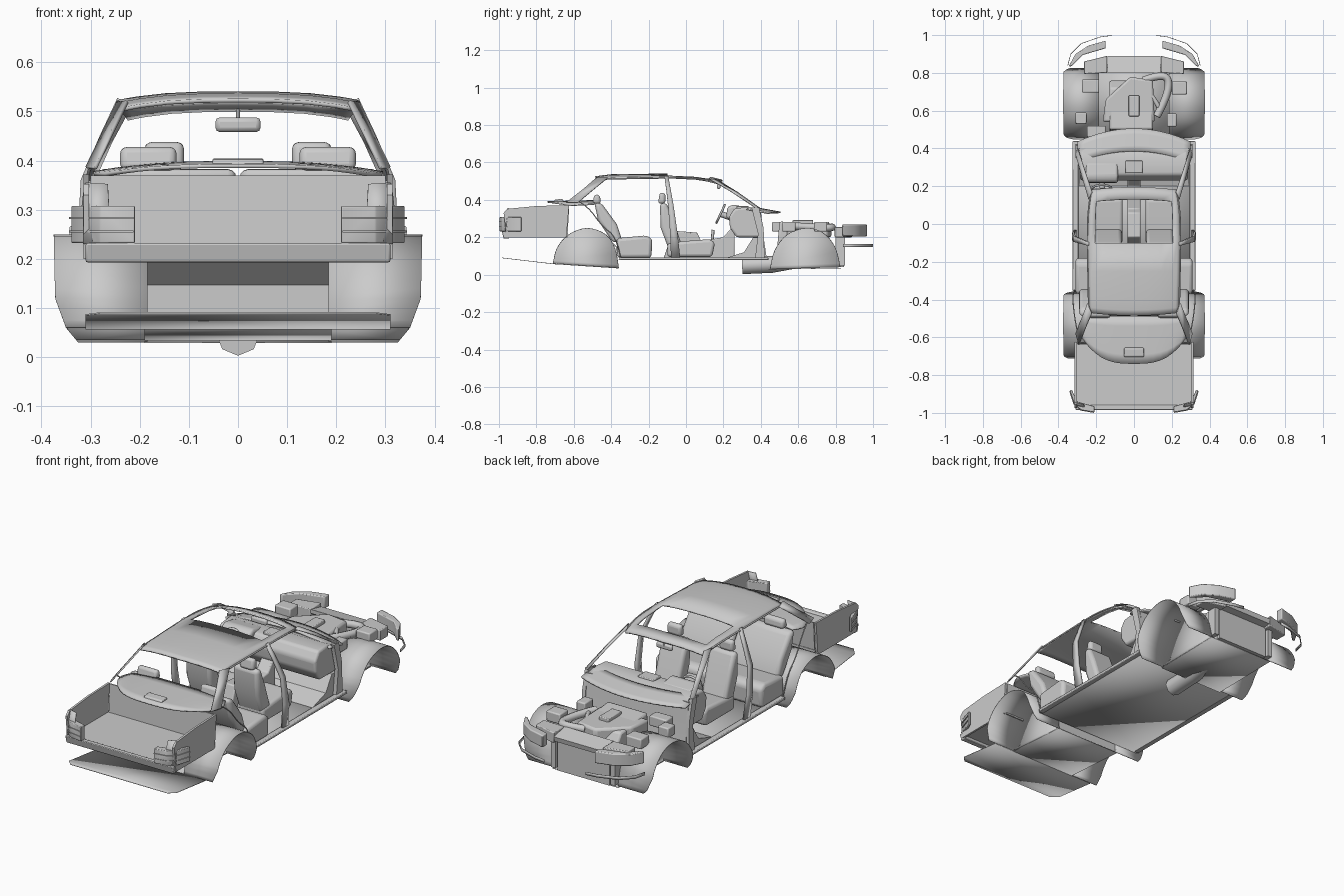
import bpy, bmesh, math
from mathutils import Vector


def mesh(name, verts, faces, thick=0.0, bev=0.0, seg=2):
    me = bpy.data.meshes.new(name)
    bm = bmesh.new()
    vs = [bm.verts.new(v) for v in verts]
    for f in faces:
        bm.faces.new([vs[i] for i in f])
    bmesh.ops.recalc_face_normals(bm, faces=bm.faces)
    bm.to_mesh(me)
    bm.free()
    ob = bpy.data.objects.new(name, me)
    bpy.context.collection.objects.link(ob)
    if thick:
        m = ob.modifiers.new("thickness", 'SOLIDIFY')
        m.thickness, m.offset = thick, 0
    if bev:
        m = ob.modifiers.new("bevel", 'BEVEL')
        m.width, m.segments = bev, seg
    bpy.ops.object.select_all(action='DESELECT')
    ob.select_set(True)
    bpy.context.view_layer.objects.active = ob
    bpy.ops.object.shade_smooth_by_angle(angle=math.radians(35))
    return ob


def prism(name, prof, a, b, axis='x', bev=0.0, seg=2):
    """Extrude a (y,z) profile along x, or an (x,y) profile along z."""
    put = (lambda p, t: (t, *p)) if axis == 'x' else (lambda p, t: (*p, t))
    n = len(prof)
    verts = [put(p, t) for t in (a, b) for p in prof]
    faces = [list(range(n)), list(range(n, 2 * n))]
    faces += [[i, (i + 1) % n, n + (i + 1) % n, n + i] for i in range(n)]
    return mesh(name, verts, faces, bev=bev, seg=seg)


def box(name, x0, x1, y0, y1, z0, z1, bev=0.0):
    return prism(name, [(y0, z0), (y1, z0), (y1, z1), (y0, z1)], x0, x1, bev=bev)


def grid(name, f, us, vs, thick=0.0, skip=lambda u, v: False):
    n = len(vs)
    faces = [[i * n + j, i * n + j + 1, (i + 1) * n + j + 1, (i + 1) * n + j]
             for i in range(len(us) - 1) for j in range(n - 1)
             if not skip((us[i] + us[i + 1]) / 2, (vs[j] + vs[j + 1]) / 2)]
    return mesh(name, [f(u, v) for u in us for v in vs], faces, thick)


def loft(name, left, right, thick=0.0):
    n = len(left)
    return mesh(name, left + right, [[i, i + 1, n + i + 1, n + i] for i in range(n - 1)], thick)


def tube(name, pts, r, smooth=True):
    cu = bpy.data.curves.new(name, 'CURVE')
    cu.dimensions, cu.bevel_depth, cu.bevel_resolution, cu.use_fill_caps = '3D', r, 2, True
    sp = cu.splines.new('NURBS' if smooth else 'POLY')
    sp.points.add(len(pts) - 1)
    for p, c in zip(sp.points, pts):
        p.co = (*c, 1)
    if smooth:
        sp.use_endpoint_u, sp.order_u = True, 3
    ob = bpy.data.objects.new(name, cu)
    bpy.context.collection.objects.link(ob)


def lin(a, b, n):
    return [a + (b - a) * i / n for i in range(n + 1)]


def flip(pts, s):
    return [(s * x, y, z) for x, y, z in pts]


def interp(table, t):
    for (a, p), (b, q) in zip(table, table[1:]):
        if t <= b:
            return p + (q - p) * (t - a) / (b - a)
    return table[-1][1]


# Floor pan in flat sections, notched around the wheels
for nm, rows in (("rear_floor", [(-0.985, 0.09, 0.28), (-0.95, 0.086, 0.31), (-0.71, 0.058, 0.31)]),
                 ("rear_axle_floor", [(-0.71, 0.058, 0.19), (-0.36, 0.035, 0.19)]),
                 ("cabin_floor", [(-0.36, 0.08, 0.315), (0.44, 0.08, 0.315)]),
                 ("front_floor", [(0.44, 0.03, 0.19), (0.83, 0.035, 0.19)])):
    loft(nm, [(-w, y, z) for y, z, w in rows], [(w, y, z) for y, z, w in rows], 0.003)

# Wheel wells: arched shell with closed inner wall and tucked-in lower edge
REAR = [(-0.71, 0.06), (-0.69, 0.14), (-0.63, 0.212), (-0.53, 0.248), (-0.43, 0.215), (-0.38, 0.14), (-0.36, 0.035)]
FRONT = [(0.45, 0.03), (0.475, 0.13), (0.54, 0.213), (0.64, 0.248), (0.73, 0.225), (0.795, 0.15), (0.825, 0.04)]


def refine(p, k=4):
    out = []
    for i in range(len(p) - 1):
        q = [Vector(p[max(0, min(len(p) - 1, i + d))]) for d in (-1, 0, 1, 2)]
        for j in range(k):
            t = j / k
            out.append(tuple(0.5 * (2 * q[1] + (q[2] - q[0]) * t + (2 * q[0] - 5 * q[1] + 4 * q[2] - q[3]) * t * t
                                    + (3 * q[1] - q[0] - 3 * q[2] + q[3]) * t ** 3)))
    return out + [p[-1]]


LIP = [(0.0, 0.305), (0.03, 0.325), (0.06, 0.35), (0.12, 0.372), (0.3, 0.376)]
for s in (-1, 1):
    for nm, arc in (("rear_wheel_well", REAR), ("front_wheel_well", FRONT)):
        pts = refine(arc)
        n = len(pts)
        outer = [(s * interp(LIP, z), y, z) for y, z in pts]
        loft(nm, [(s * 0.185, y, z) for y, z in pts], outer, 0.003)
        mesh(nm + "_inner_wall", [(s * 0.186, y, z) for y, z in pts], [list(range(n))], 0.003)

# Roof with sunroof opening
ZR = [(-0.47, 0.522), (-0.4, 0.533), (-0.1, 0.537), (0.05, 0.53), (0.12, 0.519), (0.18, 0.503)]
WR = [(-0.47, 0.235), (-0.1, 0.245), (0.1, 0.24), (0.18, 0.225)]
roof = lambda v, u: (u * interp(WR, v), v + 0.015 * (1 - u * u) * (1 if v > 0.1 else -1 if v < -0.4 else 0),
                     interp(ZR, v) - 0.018 * abs(u) ** 3)
grid("roof", roof, [-0.47, -0.44, -0.4, -0.25, -0.1, 0.0, 0.05, 0.115, 0.15, 0.18],
     [-1, -0.93, -0.84, -0.6, -0.3, 0, 0.3, 0.6, 0.84, 0.93, 1], 0.008,
     lambda v, u: -0.1 < v < 0.115 and abs(u) < 0.84)

for s in (-1, 1):
    # Windscreen, centre and rear pillars
    loft("windscreen_pillar", flip([(0.24, 0.13, 0.51), (0.275, 0.25, 0.44), (0.31, 0.37, 0.36)], s),
         flip([(0.222, 0.17, 0.505), (0.257, 0.275, 0.44), (0.295, 0.395, 0.355)], s), 0.006)
    side = [(0.24, -0.115, 0.525), (0.275, -0.105, 0.45), (0.314, -0.095, 0.36), (0.322, -0.085, 0.22), (0.31, -0.08, 0.085)]
    loft("centre_pillar", flip(side, s),
         flip([(x, y + w, z) for (x, y, z), w in zip(side, (0.02, 0.024, 0.03, 0.04, 0.05))], s), 0.012)
    loft("rear_pillar", flip([(0.245, -0.42, 0.517), (0.272, -0.49, 0.46), (0.308, -0.58, 0.385)], s),
         flip([(0.225, -0.475, 0.52), (0.257, -0.55, 0.455), (0.29, -0.64, 0.385)], s), 0.007)
    tube("roof_rail", flip([(0.24, -0.43, 0.512), (0.247, -0.1, 0.519), (0.245, 0.06, 0.515), (0.23, 0.16, 0.5)], s), 0.004)
    # Sill and front door post
    box("sill", s * 0.295, s * 0.325, -0.355, 0.44, 0.078, 0.093, 0.004)
    prism("door_post", [(0.37, 0.09), (0.42, 0.09), (0.415, 0.25), (0.39, 0.36), (0.35, 0.36), (0.385, 0.22)],
          s * 0.29, s * 0.31)
    tube("rear_door_frame", flip([(0.315, -0.35, 0.09), (0.325, -0.37, 0.2), (0.32, -0.45, 0.26), (0.31, -0.52, 0.36),
                                  (0.30, -0.57, 0.39)], s), 0.003)

# Rear shelf, brake light and bulkhead
us = lin(-1, 1, 16)
grid("rear_shelf", lambda u, t: (u * (0.27 + 0.025 * math.sin(t * math.pi)),
                                 -0.49 * (1 - t) + t * (-0.74 + 0.13 * abs(u) ** 3),
                                 0.395 - 0.006 * t - 0.018 * abs(u) ** 3), us, lin(0, 1, 5), 0.008)
prism("high_brake_light", [(-0.71, 0.385), (-0.65, 0.385), (-0.66, 0.405), (-0.70, 0.402)], -0.052, 0.052, bev=0.004)
prism("rear_bulkhead", [(-0.374, 0.035), (-0.368, 0.035), (-0.368, 0.15), (-0.45, 0.22), (-0.456, 0.22), (-0.374, 0.147)],
      -0.185, 0.185)

# Boot tub: floor, front wall, sides, low rear sill
box("boot_floor", -0.305, 0.305, -0.97, -0.63, 0.215, 0.225)
prism("boot_front_wall", [(-0.64, 0.2), (-0.634, 0.2), (-0.624, 0.37), (-0.63, 0.37)], -0.30, 0.30)
prism("boot_rear_panel", [(-0.985, 0.232), (-0.96, 0.232), (-0.945, 0.193), (-0.975, 0.193)], -0.31, 0.31, bev=0.004)
for s in (-1, 1):
    prism("boot_side", [(-0.96, 0.2), (-0.64, 0.2), (-0.625, 0.372), (-0.8, 0.367), (-0.955, 0.352), (-0.975, 0.33)],
          s * 0.303, s * 0.314)
    loft("boot_corner", flip([(0.315, -0.965, 0.23), (0.315, -0.96, 0.3), (0.31, -0.945, 0.355)], s),
         flip([(0.262, -0.975, 0.23), (0.262, -0.97, 0.3), (0.265, -0.955, 0.352)], s), 0.004)
    plan = [(0.21, -0.997), (0.28, -0.985), (0.318, -0.95), (0.34, -0.88), (0.328, -0.88), (0.3, -0.94), (0.21, -0.965)]
    prism("tail_light", [(s * x, y) for x, y in plan], 0.232, 0.308, 'z', 0.003)
    for z in (0.254, 0.281):
        prism("tail_light_rib", [(s * x * 1.01, y - 0.003) for x, y in plan], z, z + 0.004, 'z')

# Seats
for s in (-1, 1):
    prism("front_seat_cushion", [(-0.1, 0.095), (0.14, 0.095), (0.155, 0.17), (0.13, 0.19), (0.0, 0.18), (-0.1, 0.17)],
          s * 0.06, s * 0.215, bev=0.02, seg=3)
    prism("front_seat_back", [(-0.09, 0.13), (-0.02, 0.15), (-0.07, 0.30), (-0.105, 0.385), (-0.14, 0.38), (-0.135, 0.25)],
          s * 0.065, s * 0.21, bev=0.018, seg=3)
    prism("front_headrest", [(-0.15, 0.38), (-0.11, 0.38), (-0.11, 0.435), (-0.14, 0.44)], s * 0.11, s * 0.19,
          bev=0.014, seg=3)
    prism("rear_seat_cushion", [(-0.37, 0.09), (-0.185, 0.09), (-0.18, 0.19), (-0.21, 0.21), (-0.37, 0.195)],
          s * 0.003, s * 0.31, bev=0.02, seg=3)
    prism("rear_seat_back", [(-0.39, 0.17), (-0.34, 0.18), (-0.37, 0.27), (-0.45, 0.38), (-0.49, 0.385), (-0.47, 0.29)],
          s * 0.003, s * 0.29, bev=0.018, seg=3)
    prism("rear_headrest", [(-0.50, 0.38), (-0.455, 0.38), (-0.46, 0.425), (-0.49, 0.43)], s * 0.125, s * 0.24,
          bev=0.014, seg=3)

# Console and gear lever
prism("centre_console", [(-0.12, 0.085), (0.26, 0.085), (0.26, 0.27), (0.2, 0.2), (0.08, 0.18), (0.06, 0.225), (-0.07, 0.235)],
      -0.035, 0.035, bev=0.006)
tube("gear_lever", [(0, 0.14, 0.18), (0, 0.145, 0.24)], 0.008, False)

# Dashboard, instrument hood, firewall, cowl
prism("dashboard", [(0.27, 0.2), (0.235, 0.25), (0.23, 0.31), (0.26, 0.355), (0.34, 0.362), (0.40, 0.34), (0.40, 0.2)],
      -0.285, 0.285, bev=0.012, seg=3)
prism("instrument_hood", [(0.215, 0.30), (0.22, 0.36), (0.25, 0.375), (0.33, 0.36), (0.33, 0.29)], -0.255, -0.085, bev=0.014, seg=3)
box("dash_vent", -0.045, 0.045, 0.27, 0.335, 0.35, 0.368, 0.004)
prism("footwell_panel", [(0.2, 0.085), (0.40, 0.085), (0.40, 0.2), (0.36, 0.2), (0.31, 0.12)], -0.29, 0.29)
prism("firewall", [(0.40, 0.08), (0.43, 0.1), (0.415, 0.2), (0.40, 0.345), (0.39, 0.345)], -0.295, 0.295)
grid("cowl", lambda u, t: (u * 0.3, (0.385 - 0.06 * u * u) * (1 - t) + (0.505 - 0.07 * u * u) * t,
                          0.355 - 0.022 * t - 0.004 * u * u), us, lin(0, 1, 4), 0.008)

# Steering wheel and mirror
c = Vector((-0.17, 0.185, 0.325))
bpy.ops.mesh.primitive_torus_add(location=c, rotation=(math.radians(65), 0, 0), major_radius=0.052,
                                 minor_radius=0.006, major_segments=28, minor_segments=8)
bpy.context.object.name = "steering_wheel"
bpy.ops.object.shade_smooth()
tube("steering_column", [tuple(c), (-0.17, 0.28, 0.29)], 0.016, False)
for dx, dz in ((-0.05, 0), (0.05, 0), (0, -0.05)):
    tube("wheel_spoke", [tuple(c), (c.x + dx, c.y + dz * 0.42, c.z + dz * 0.9)], 0.006, False)
box("cabin_mirror", -0.046, 0.046, 0.165, 0.185, 0.458, 0.488, 0.009)
tube("mirror_stem", [(0, 0.185, 0.475), (0, 0.175, 0.507)], 0.004, False)

# Engine bay
prism("engine_block", [(0.48, 0.06), (0.74, 0.06), (0.76, 0.2), (0.72, 0.262), (0.5, 0.285)], -0.13, 0.1, bev=0.01)
prism("engine_cover", [(-0.165, 0.54), (0.11, 0.54), (0.1, 0.76), (-0.02, 0.78), (-0.15, 0.66)], 0.2, 0.275, 'z', 0.012)
box("ignition_cover", -0.028, 0.028, 0.57, 0.68, 0.27, 0.293, 0.004)
tube("intake_hose", [(0.05, 0.76, 0.25), (0.13, 0.79, 0.255), (0.19, 0.77, 0.25), (0.17, 0.66, 0.255), (0.12, 0.57, 0.26)], 0.02)
tube("coolant_hose", [(0.0, 0.74, 0.24), (0.08, 0.72, 0.27), (0.13, 0.62, 0.26)], 0.012)
for x, y, w, l in ((-0.23, 0.73, 0.09, 0.07), (-0.28, 0.56, 0.06, 0.06), (0.2, 0.55, 0.05, 0.07), (0.24, 0.72, 0.08, 0.07),
                   (-0.2, 0.49, 0.1, 0.06)):
    box("bay_unit", x - w / 2, x + w / 2, y - l / 2, y + l / 2, 0.23, 0.283, 0.006)
tube("gearbox", [(0, 0.3, 0.048), (0, 0.46, 0.055), (0, 0.62, 0.085)], 0.045, False)

# Radiator, front panel, lamps, bumper strips
box("radiator", -0.15, 0.15, 0.825, 0.845, 0.04, 0.23)
prism("upper_cross_panel", [(0.80, 0.235), (0.84, 0.205), (0.885, 0.21), (0.89, 0.235), (0.80, 0.255)], -0.14, 0.14)
for s in (-1, 1):
    prism("lamp_panel", [(s * x, y) for x, y in ((0.142, 0.80), (0.142, 0.89), (0.265, 0.86), (0.265, 0.795))],
          0.2, 0.255, 'z', 0.004)
    lamp = [(0.15, 0.93), (0.15, 0.97), (0.24, 0.945), (0.31, 0.90), (0.345, 0.835), (0.33, 0.835), (0.27, 0.895)]
    prism("headlight", [(s * x, y) for x, y in lamp], 0.205, 0.268, 'z', 0.005)
    strip = [(0.35, 0.84), (0.335, 0.9), (0.28, 0.955), (0.18, 0.99), (0.12, 0.998)]
    loft("bumper_strip", [(s * x, y, 0.147) for x, y in strip], [(s * x, y, 0.163) for x, y in strip], 0.003)
    box("front_rail", s * 0.16, s * 0.185, 0.80, 0.85, 0.05, 0.22)
